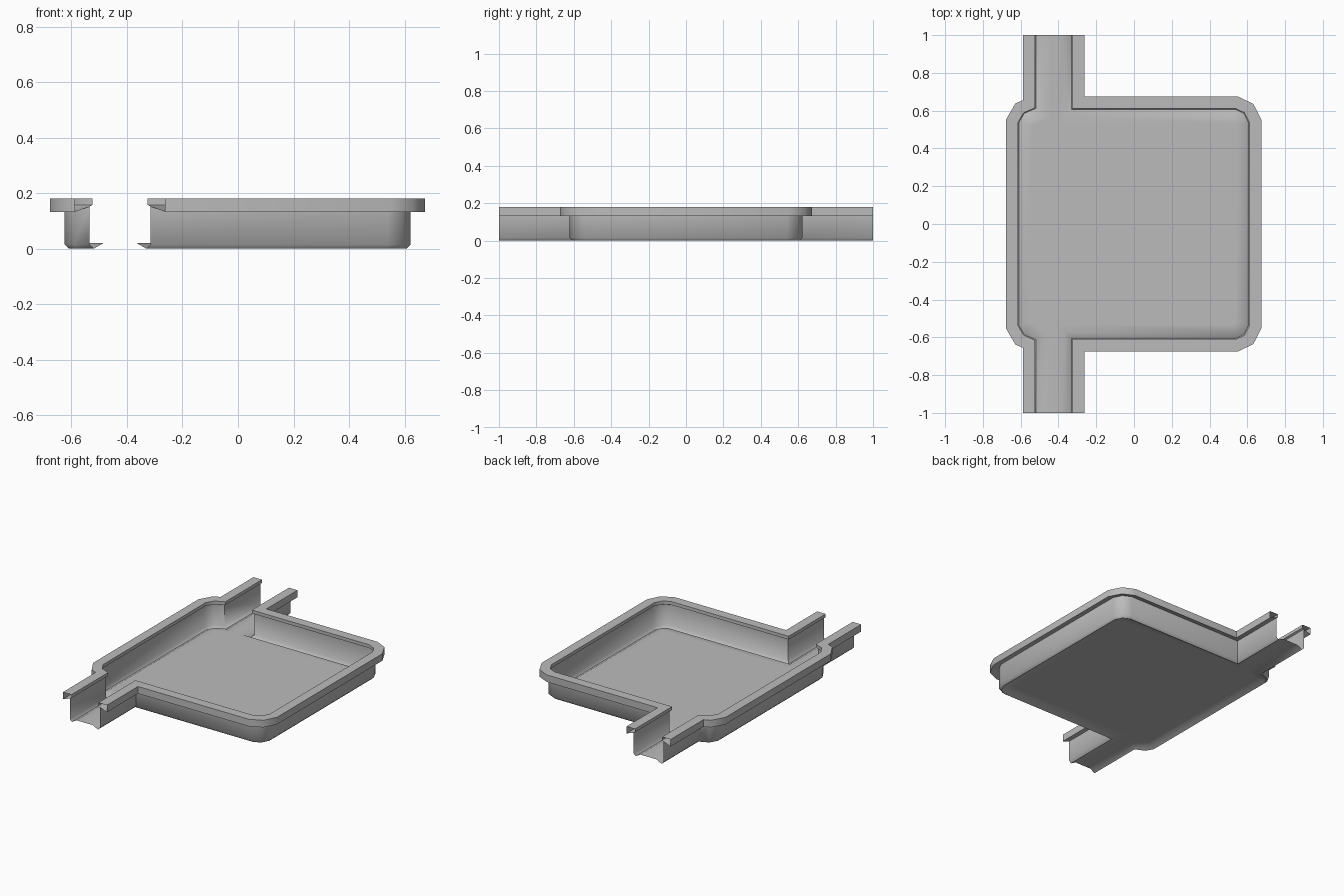
import bpy
import bmesh
import math
from mathutils import Vector

cube = bpy.data.objects.get("Cube")
if cube:
    bpy.data.objects.remove(cube)

grey = bpy.data.materials.new("neutral_grey")
grey.use_nodes = True
colour = (0.5, 0.5, 0.5, 1)
grey.diffuse_color = colour
grey.node_tree.nodes["Principled BSDF"].inputs["Base Color"].default_value = colour


def mirrored(half):
    """Complete a wall line whose front half is given."""
    return [Vector(p) for p in half] + [Vector((x, -y)) for x, y in reversed(half)]


def offset(path, d):
    """Mitred offset to the left of the path, with square ends."""
    out = []
    for i, p in enumerate(path):
        dirs = []
        if i > 0:
            dirs.append((p - path[i - 1]).normalized())
        if i < len(path) - 1:
            dirs.append((path[i + 1] - p).normalized())
        normals = [Vector((-v.y, v.x)) for v in dirs]
        m = sum(normals, Vector((0, 0))).normalized()
        out.append(p + m * (d / m.dot(normals[0])))
    return out


# Wall lines in plan, each with the basin on its left-hand side
right_wall = mirrored([(-0.315, -1), (-0.315, -0.622), (0.54, -0.622),
                       (0.593, -0.597), (0.622, -0.54)])
left_wall = mirrored([(-0.535, -1), (-0.535, -0.622), (-0.592, -0.597),
                      (-0.625, -0.54)])[::-1]

# Section as (distance into the basin, height): floor edge, wall, lip, rim
section = [(0.09, 0.02), (0.05, 0.02), (0.015, 0), (0, 0.015), (0, 0.152),
           (0.011, 0.158), (0.011, 0.18), (-0.052, 0.18), (-0.052, 0.133)]
WALL_TOP = 4

bm = bmesh.new()
floor_loop = []
for path in (right_wall, left_wall):
    rows = []
    for d, z in section:
        rows.append([bm.verts.new((p.x, p.y, z)) for p in offset(path, d)])
    floor_loop += rows[0]
    rows.append(rows[WALL_TOP])  # sloping underside returns to the wall
    for a, b in zip(rows, rows[1:]):
        for i in range(len(a) - 1):
            bm.faces.new((a[i], b[i], b[i + 1], a[i + 1]))

# Flat floor between the two wall strips
floor = bm.faces.new(floor_loop)
floor.normal_update()
up = floor.normal.z > 0
if not up:
    floor.normal_flip()
# Match the strips to the floor, so that the basin side faces inward
for f in bm.faces:
    f.normal_update()
strip = next(f for f in bm.faces if f is not floor)
if strip.normal.z < 0:
    for f in bm.faces:
        if f is not floor:
            f.normal_flip()

mesh = bpy.data.meshes.new("channel_tray")
bm.to_mesh(mesh)
bm.free()
mesh.materials.append(grey)
tray = bpy.data.objects.new("channel_tray", mesh)
bpy.context.collection.objects.link(tray)

bpy.ops.object.select_all(action="DESELECT")
tray.select_set(True)
bpy.context.view_layer.objects.active = tray
bpy.ops.object.shade_smooth_by_angle(angle=math.radians(50))
